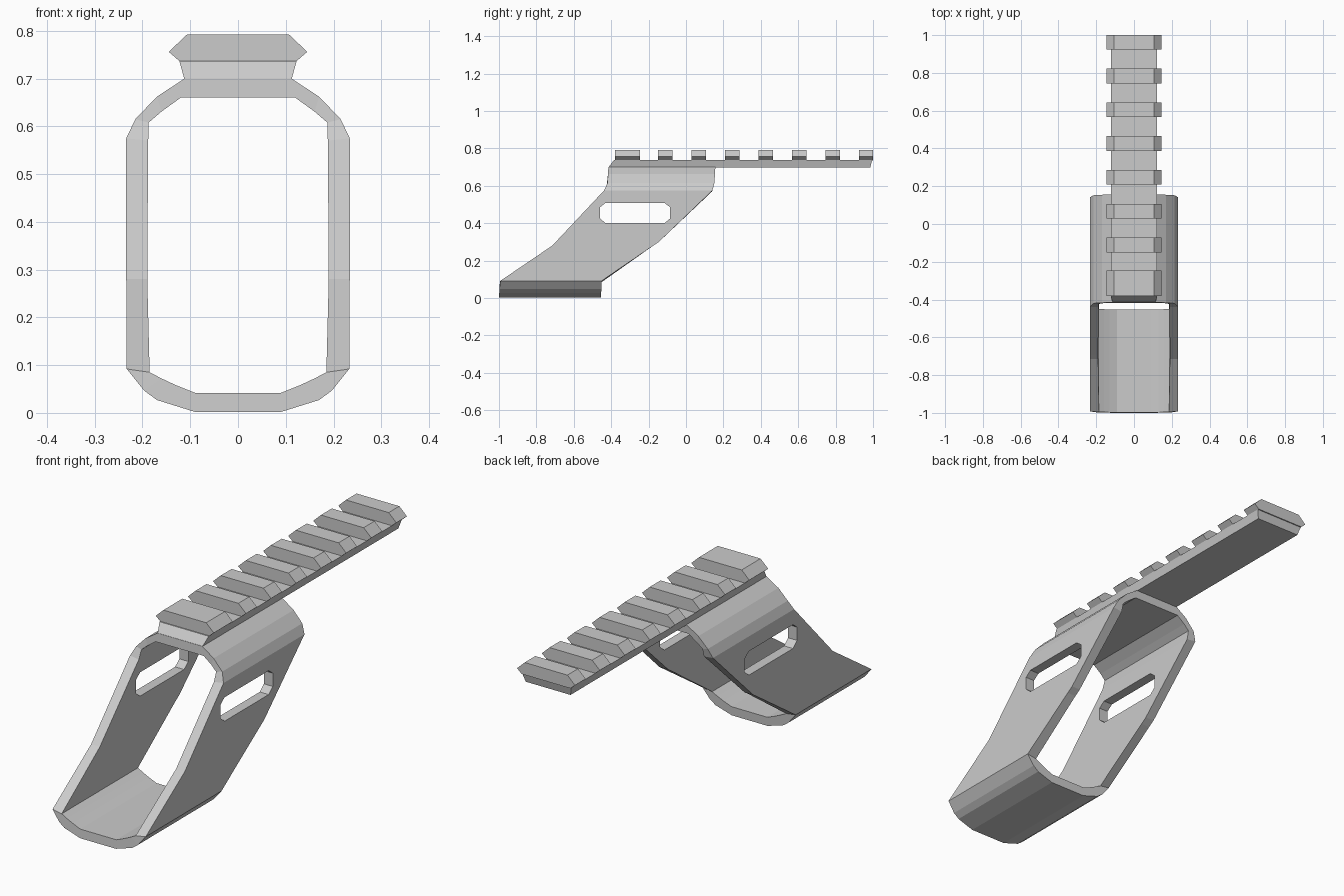
import bpy
import bmesh

cube = bpy.data.objects.get("Cube")
if cube:
    bpy.data.objects.remove(cube, do_unlink=True)

grey = bpy.data.materials.new("matte_grey")
grey.use_nodes = True
COLOUR = (0.6, 0.6, 0.6, 1)
grey.diffuse_color = COLOUR
grey.node_tree.nodes["Principled BSDF"].inputs["Base Color"].default_value = COLOUR


def finish(name, bm):
    bmesh.ops.recalc_face_normals(bm, faces=bm.faces)
    mesh = bpy.data.meshes.new(name)
    bm.to_mesh(mesh)
    bm.free()
    mesh.materials.append(grey)
    obj = bpy.data.objects.new(name, mesh)
    bpy.context.collection.objects.link(obj)
    return obj


def bridge(bm, a, b):
    """Join two closed vertex loops with quads."""
    n = len(a)
    for i in range(n):
        j = (i + 1) % n
        bm.faces.new((a[i], a[j], b[j], b[i]))


def loft(name, start, end):
    """Closed solid between two matching point loops."""
    bm = bmesh.new()
    a = [bm.verts.new(p) for p in start]
    b = [bm.verts.new(p) for p in end]
    bridge(bm, a, b)
    bm.faces.new(a)
    bm.faces.new(b)
    return finish(name, bm)


def mirror(half):
    return half + [(-x, z) for x, z in reversed(half)]


def along(curve, z):
    """Read y at height z from a polyline of (z, y)."""
    if z <= curve[0][0]:
        return curve[0][1]
    for (z0, y0), (z1, y1) in zip(curve, curve[1:]):
        if z <= z1:
            return y0 + (y1 - y0) * (z - z0) / (z1 - z0)
    return curve[-1][1]


# Swept-back ring bracket: front and back edges follow bent side outlines
front_edge = [(0, -1), (0.09, -0.995), (0.28, -0.715), (0.57, -0.44), (0.615, -0.42), (0.7, -0.415)]
back_edge = [(0, -0.455), (0.095, -0.45), (0.3, -0.145), (0.57, 0.14), (0.615, 0.152), (0.7, 0.157)]
outer = mirror([(0.09, 0.002), (0.17, 0.027), (0.197, 0.047), (0.233, 0.092), (0.234, 0.28),
                (0.234, 0.3), (0.234, 0.575), (0.215, 0.615), (0.17, 0.662), (0.112, 0.7)])
inner = mirror([(0.09, 0.042), (0.13, 0.058), (0.16, 0.072), (0.185, 0.085), (0.19, 0.28),
                (0.19, 0.3), (0.188, 0.57), (0.187, 0.608), (0.16, 0.631), (0.12, 0.66)])

bm = bmesh.new()
loops = [[bm.verts.new((x, along(edge, z), z)) for x, z in section]
         for section, edge in ((outer, front_edge), (outer, back_edge),
                               (inner, back_edge), (inner, front_edge))]
for k in range(4):
    bridge(bm, loops[k], loops[(k + 1) % 4])
bracket = finish("ring_bracket", bm)

# Chamfered slot through both side walls
slot = [(-0.46, 0.425), (-0.43, 0.4), (-0.115, 0.4), (-0.085, 0.425),
        (-0.085, 0.485), (-0.115, 0.508), (-0.43, 0.508), (-0.46, 0.485)]
cutter = loft("slot_cutter", [(-0.4, y, z) for y, z in slot], [(0.4, y, z) for y, z in slot])
cutter.hide_render = True
cut = bracket.modifiers.new("side_slots", 'BOOLEAN')
cut.object = cutter
cut.solver = 'EXACT'
bpy.context.view_layer.objects.active = bracket
bpy.ops.object.modifier_apply(modifier=cut.name)
bpy.data.objects.remove(cutter, do_unlink=True)

# Rail bar with slanted ends
bar = mirror([(0.112, 0.698), (0.123, 0.737)])
bar_front = [(0.698, -0.415), (0.737, -0.385)]
bar_back = [(0.698, 0.985), (0.737, 0.995)]
loft("rail_bar", [(x, along(bar_front, z), z) for x, z in bar],
     [(x, along(bar_back, z), z) for x, z in bar])

# Cross teeth: a wider first one, then an even row
tooth = mirror([(0.122, 0.736), (0.145, 0.756), (0.107, 0.792)])
spans = [(-0.38, -0.245)] + [(-0.15 + 0.179 * i, -0.072 + 0.179 * i) for i in range(7)]
for i, (y0, y1) in enumerate(spans):
    loft(f"rail_tooth_{i + 1}", [(x, y0, z) for x, z in tooth],
         [(x, min(y1, 1.0), z) for x, z in tooth])
